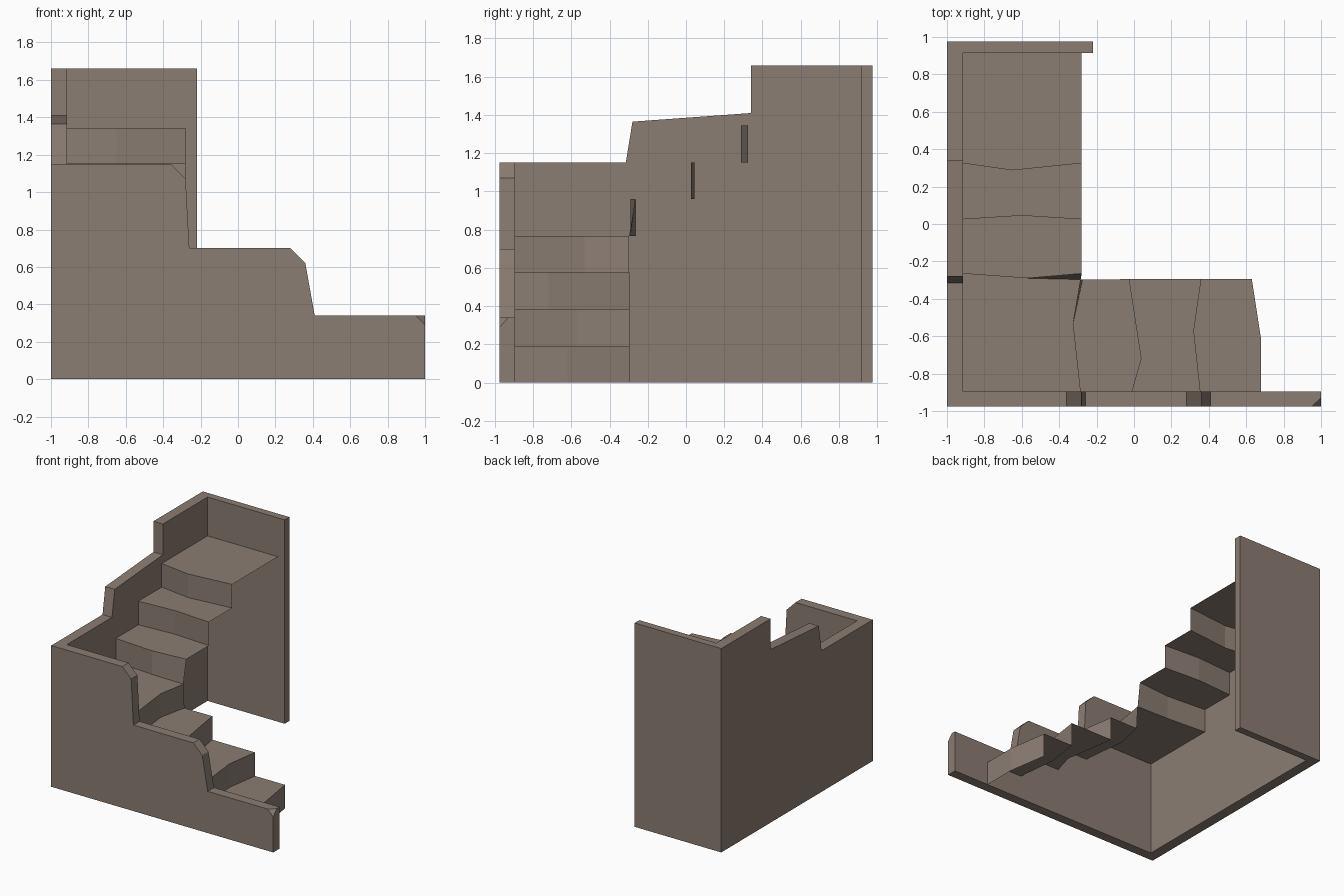
import bpy, bmesh
from mathutils import Vector

if "Cube" in bpy.data.objects:
    bpy.data.objects.remove(bpy.data.objects["Cube"])

stone = bpy.data.materials.new("taupe_stone")
stone.diffuse_color = (0.258, 0.205, 0.171, 1)
stone.use_nodes = True
stone.node_tree.nodes["Principled BSDF"].inputs["Base Color"].default_value = stone.diffuse_color


def finish(name, bm):
    mesh = bpy.data.meshes.new(name)
    bm.to_mesh(mesh)
    bm.free()
    mesh.materials.append(stone)
    obj = bpy.data.objects.new(name, mesh)
    bpy.context.collection.objects.link(obj)
    return obj


def slab(name, profile, to_3d, depth, chip=None):
    """Extrude a profile into a wall; chip = (point, normal) cuts off a corner."""
    bm = bmesh.new()
    face = bm.faces.new([bm.verts.new(to_3d(*p)) for p in profile])
    ext = bmesh.ops.extrude_face_region(bm, geom=[face])["geom"]
    bmesh.ops.translate(bm, vec=depth, verts=[g for g in ext if isinstance(g, bmesh.types.BMVert)])
    if chip:
        cut = bmesh.ops.bisect_plane(bm, geom=bm.verts[:] + bm.edges[:] + bm.faces[:],
                                     plane_co=chip[0], plane_no=chip[1], clear_outer=True)
        edges = [g for g in cut["geom_cut"] if isinstance(g, bmesh.types.BMEdge)]
        bmesh.ops.holes_fill(bm, edges=edges)
    bmesh.ops.recalc_face_normals(bm, faces=bm.faces[:])
    return finish(name, bm)


# Front wall: steps down to the right, with one chipped corner
chip_a, chip_b, chip_c = Vector((0.95, -0.975, 0.34)), Vector((1, -0.975, 0.29)), Vector((1, -0.93, 0.34))
chip_n = (chip_b - chip_a).cross(chip_c - chip_a)
if chip_n.z < 0:
    chip_n.negate()
front = slab("stair_walls",
             [(-1, 0), (1, 0), (1, 0.34), (0.41, 0.34), (0.36, 0.62), (0.28, 0.70),
              (-0.26, 0.70), (-0.28, 1.07), (-0.36, 1.15), (-1, 1.15)],
             lambda x, z: (x, -0.975, z), (0, 0.08, 0), (chip_a, chip_n))

# Left wall: steps up to the back
left = slab("left_wall",
            [(-0.975, 0), (0.975, 0), (0.975, 1.66), (0.34, 1.66), (0.34, 1.41),
             (-0.28, 1.365), (-0.315, 1.15), (-0.975, 1.15)],
            lambda y, z: (-1, y, z), (0.085, 0, 0))

# Back wall
back = slab("back_wall", [(-1, 0), (-0.22, 0), (-0.22, 1.66), (-1, 1.66)],
            lambda x, z: (x, 0.975, z), (0, -0.06, 0))

# Join the three walls into one clean solid
bpy.context.view_layer.objects.active = front
for other in (left, back):
    mod = front.modifiers.new("union", 'BOOLEAN')
    mod.operation, mod.solver, mod.object = 'UNION', 'EXACT', other
    bpy.ops.object.modifier_apply(modifier=mod.name)
    bpy.data.objects.remove(other)

# Stairs: a thin open shell. Each riser is a bent line (inner end, bend, outer end)
RISE = 0.192
lower = [[(0.68, -0.895), (0.68, -0.62), (0.63, -0.295)],
         [(0.355, -0.895), (0.32, -0.57), (0.36, -0.295)],
         [(-0.01, -0.895), (0.04, -0.72), (-0.025, -0.295)],
         [(-0.285, -0.895), (-0.325, -0.53), (-0.275, -0.297)]]
upper = [[(-0.915, -0.265), (-0.57, -0.29), (-0.285, -0.297)],
         [(-0.915, 0.025), (-0.60, 0.045), (-0.28, 0.025)],
         [(-0.915, 0.325), (-0.65, 0.287), (-0.28, 0.325)]]
# Riser tops that lean away from their feet at the turning corner
top_shift = {(-0.275, -0.297): (-0.285, -0.297), (-0.285, -0.297): (-0.28, -0.265)}

bm = bmesh.new()


def add_face(points):
    bm.faces.new([bm.verts.new(p) for p in points])


risers = lower + upper
for i, foot in enumerate(risers):
    z0, z1 = RISE * i, RISE * (i + 1)
    head = [top_shift.get(p, p) for p in foot]
    for k in range(2):
        add_face([(*foot[k], z0), (*foot[k + 1], z0), (*head[k + 1], z1), (*head[k], z1)])
    # Tread runs to the foot of the next riser; the turn also fills the wall corner
    if i == 3:
        outline = head + upper[0][1::-1] + [(-0.915, -0.895)]
    elif i == 6:
        outline = head + [(-0.28, 0.915), (-0.915, 0.915)]
    else:
        outline = head + risers[i + 1][::-1]
    add_face([(*p, z1) for p in outline])
bmesh.ops.remove_doubles(bm, verts=bm.verts[:], dist=0.0005)
bmesh.ops.recalc_face_normals(bm, faces=bm.faces[:])
if sum(f.normal.z for f in bm.faces) < 0:
    bmesh.ops.reverse_faces(bm, faces=bm.faces[:])
finish("stair_steps", bm)
